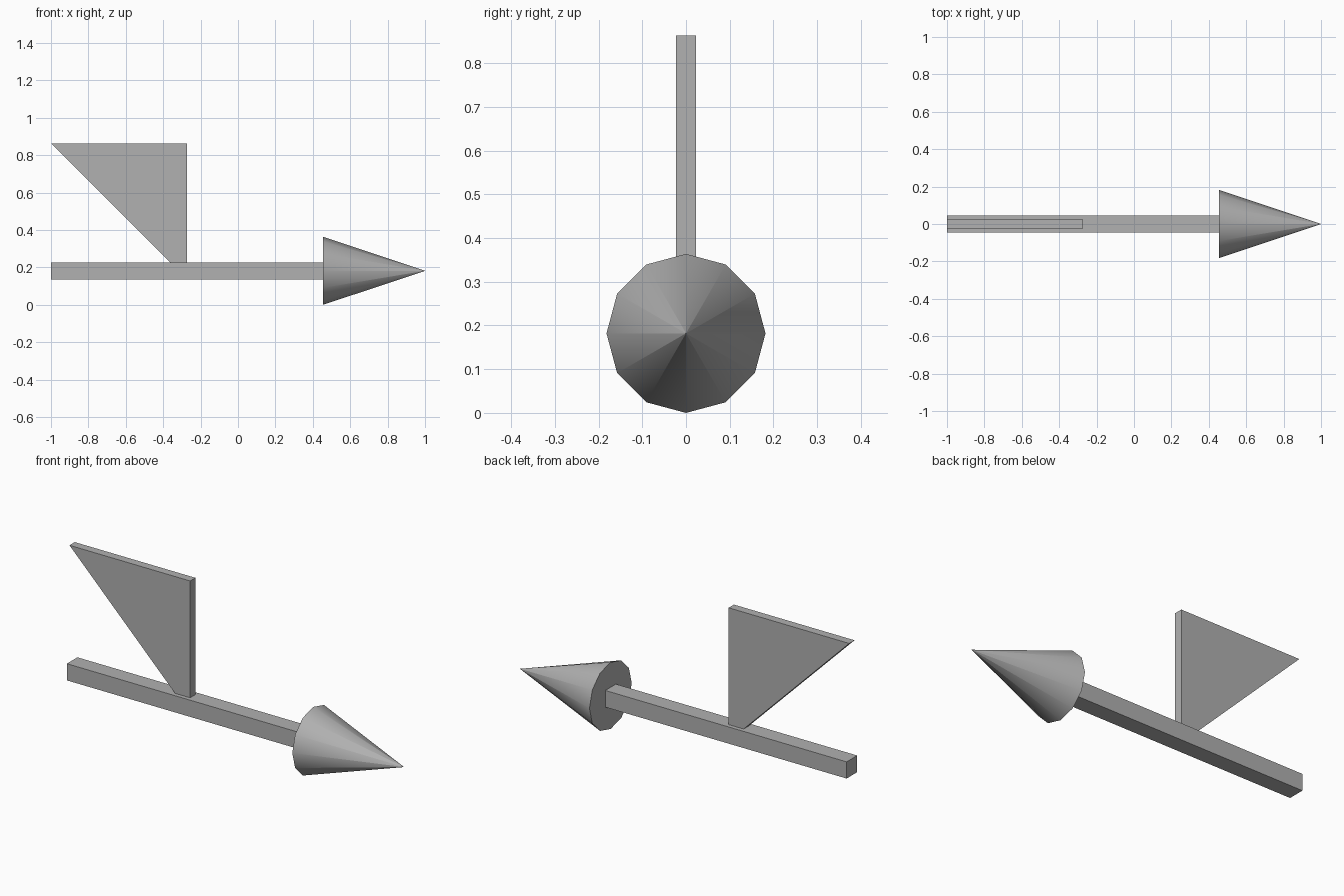
import bpy, bmesh, math

if "Cube" in bpy.data.objects:
    bpy.data.objects.remove(bpy.data.objects["Cube"])

U = 1 / 11          # modelling unit: shaft thickness
AXIS_Z = 2 * U      # height of the arrow's axis

grey = bpy.data.materials.new("dark_grey")
grey.diffuse_color = (0.44, 0.44, 0.44, 1)
grey.use_nodes = True
grey.node_tree.nodes["Principled BSDF"].inputs["Base Color"].default_value = grey.diffuse_color


def extrude_profile(name, points, depth):
    """Extrude an x/z outline along y, centred on y = 0."""
    bm = bmesh.new()
    face = bm.faces.new([bm.verts.new((x * U, -depth * U / 2, z * U)) for x, z in points])
    new = bmesh.ops.extrude_face_region(bm, geom=[face])["geom"]
    verts = [v for v in new if isinstance(v, bmesh.types.BMVert)]
    bmesh.ops.translate(bm, verts=verts, vec=(0, depth * U, 0))
    bmesh.ops.recalc_face_normals(bm, faces=bm.faces)
    mesh = bpy.data.meshes.new(name)
    bm.to_mesh(mesh)
    bm.free()
    mesh.materials.append(grey)
    obj = bpy.data.objects.new(name, mesh)
    bpy.context.collection.objects.link(obj)
    return obj


# Square shaft, running up to the back of the head
extrude_profile("shaft", [(-11, 1.5), (5, 1.5), (5, 2.5), (-11, 2.5)], 1)

# Swept-back fin standing on the shaft
extrude_profile("fin", [(-4, 2.5), (-3, 2.5), (-3, 9.5), (-11, 9.5)], 0.5)

# Twelve-sided conical head pointing along +x; the minute flat tip
# keeps the smooth shading of the sides clean right up to the point
bpy.ops.mesh.primitive_cone_add(vertices=12, radius1=2 * U, radius2=0.0005, depth=6 * U,
                                location=(8 * U, 0, AXIS_Z),
                                rotation=(0, math.pi / 2, 0))
head = bpy.context.object
head.name = "arrow_head"
head.data.materials.append(grey)
bpy.ops.object.shade_smooth_by_angle(angle=math.radians(40))
